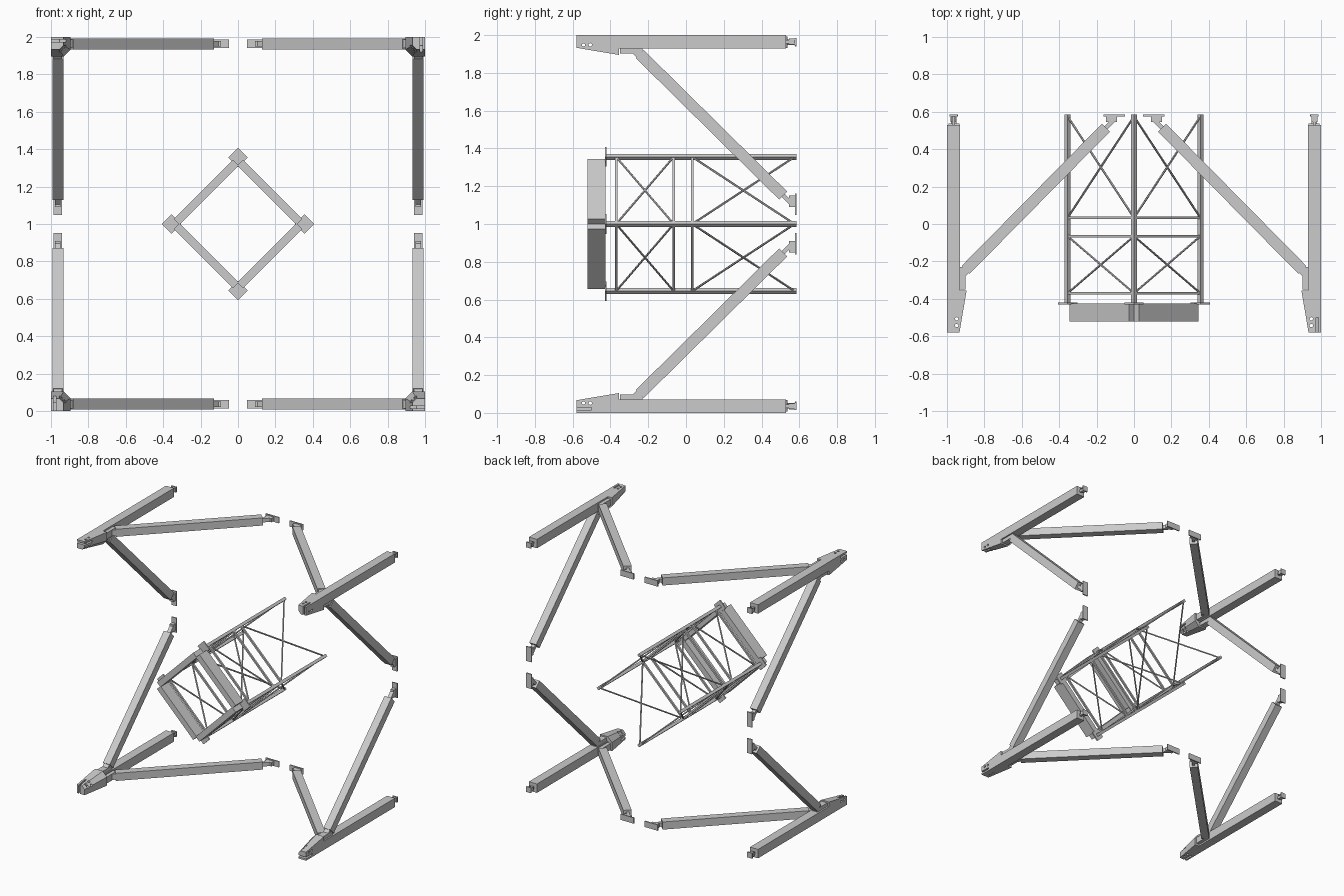
import bpy, bmesh, math
from mathutils import Matrix, Vector

if "Cube" in bpy.data.objects:
    bpy.data.objects.remove(bpy.data.objects["Cube"])

CENTRE = Matrix.Translation((0, 0, 1))
PARTS = []


def finish(name, bm, keep=True):
    bmesh.ops.recalc_face_normals(bm, faces=bm.faces)
    mesh = bpy.data.meshes.new(name)
    bm.to_mesh(mesh)
    bm.free()
    obj = bpy.data.objects.new(name, mesh)
    bpy.context.collection.objects.link(obj)
    if keep:
        PARTS.append(obj)
    return obj


def bar(name, p, q, width, depth=None, side=(1, 0, 0), keep=True):
    """Box running from p to q; width is measured along side."""
    p, q = Vector(p), Vector(q)
    axis = (q - p).normalized()
    s = Vector(side)
    s = (s - axis * s.dot(axis)).normalized()
    t = axis.cross(s)
    frame = Matrix((s, t, axis)).transposed().to_4x4()
    size = Matrix.Diagonal((width, depth or width, (q - p).length, 1))
    bm = bmesh.new()
    bmesh.ops.create_cube(bm, size=1, matrix=Matrix.Translation((p + q) / 2) @ frame @ size)
    return finish(name, bm, keep)


def rod(name, p, q, radius, sides=8, keep=True):
    p, q = Vector(p), Vector(q)
    turn = (q - p).to_track_quat('Z', 'Y').to_matrix().to_4x4()
    bm = bmesh.new()
    bmesh.ops.create_cone(bm, cap_ends=True, segments=sides, radius1=radius, radius2=radius,
                          depth=(q - p).length, matrix=Matrix.Translation((p + q) / 2) @ turn)
    return finish(name, bm, keep)


def corner(u, y, v):
    """Point given by its distances u and v in from the two outer faces."""
    return Vector((1 - u, y, v - 1))


def swapped(u, y, v, swap):
    return corner(v, y, u) if swap else corner(u, y, v)


def cut(obj, cutters):
    for c in cutters:
        mod = obj.modifiers.new("cut", 'BOOLEAN')
        mod.operation, mod.solver, mod.object = 'DIFFERENCE', 'EXACT', c
    bpy.context.view_layer.update()
    deps = bpy.context.evaluated_depsgraph_get()
    mesh = bpy.data.meshes.new_from_object(obj.evaluated_get(deps))
    obj.modifiers.clear()
    obj.data = mesh
    for c in cutters:
        bpy.data.objects.remove(c)


# Tapered head with a chamfered inner corner
bm = bmesh.new()
rings = []
for y, a, b in ((-0.58, 0.067, 0.045), (-0.355, 0.105, 0.068)):
    section = ((0, 0), (a, 0), (a, b), (b, a), (0, a))
    rings.append([bm.verts.new(corner(u, y, v)) for u, v in section])
for i in range(5):
    j = (i + 1) % 5
    bm.faces.new((rings[0][i], rings[0][j], rings[1][j], rings[1][i]))
for r in rings:
    bm.faces.new(r)
head = finish("beam_head", bm)

# Slot and pin holes in the head
cutters = [bar("slot_cutter", corner(0.05, -0.6, 0.021), corner(0.05, -0.5, 0.021),
               0.2, 0.013, keep=False)]
for y in (-0.543, -0.507):
    for swap in (False, True):
        cutters.append(rod("hole_cutter", swapped(-0.05, y, 0.052, swap),
                           swapped(0.2, y, 0.052, swap), 0.009, 12, keep=False))
cut(head, cutters)

# Long beam and its rear fitting
M = 0.035
bar("corner_beam", corner(M, -0.355, M), corner(M, 0.53, M), 0.07)
bar("beam_end_neck", corner(M, 0.53, M), corner(M, 0.576, M), 0.018)
for off in (-0.013, 0.013):
    bar("beam_end_fin", corner(M + off, 0.545, M), corner(M + off, 0.576, M), 0.006, 0.03)
bar("beam_end_plate", corner(M, 0.575, M), corner(M, 0.585, M), 0.042)

# Two diagonal braces leaving each beam
for swap in (False, True):
    side = (0, 0, 1) if swap else (1, 0, 0)

    def brace_part(name, start, end, width, depth=None):
        bar(name, swapped(0.037, *start, swap), swapped(0.037, *end, swap), width, depth, side)

    brace_part("brace_root_lug", (-0.29, 0.065), (-0.29, 0.098), 0.05, 0.12)
    brace_part("brace_root", (-0.275, 0.072), (-0.21, 0.137), 0.045)
    brace_part("brace", (-0.245, 0.1), (0.515, 0.85), 0.06)
    brace_part("brace_neck", (0.515, 0.85), (0.565, 0.9), 0.03, 0.022)
    brace_part("brace_end_lug", (0.545, 0.88), (0.578, 0.88), 0.03, 0.06)
    brace_part("brace_end_plate", (0.576, 0.895), (0.585, 0.895), 0.046, 0.115)

# One side of the central truss
R = 0.355
OUT = Vector((1, 0, 1)).normalized()
ALONG = Vector((-1, 0, 1)).normalized()


def top(y):
    return Vector((0, y, R))


def flank(y):
    return Vector((R, y, 0))


bar("truss_rail", top(-0.42), top(0.585), 0.022, side=OUT)
bar("rail_foot_plate", top(-0.43), top(-0.42), 0.073, side=OUT)
mid = OUT * 0.24 + Vector((0, -0.473, 0))
bar("front_frame_bar", mid - ALONG * 0.224, mid + ALONG * 0.224, 0.044, 0.095, side=OUT)
for y in (-0.37, -0.065, 0.033):
    bar("truss_strut", top(y), flank(y), 0.014, side=OUT)
for y0, y1 in ((-0.37, -0.065), (0.033, 0.575)):
    rod("truss_diagonal", top(y0), flank(y1), 0.006, 6)
    rod("truss_diagonal", flank(y0), top(y1), 0.006, 6)

# Repeat everything four times around the long axis
for part in PARTS:
    for k in range(1, 4):
        twin = part.copy()
        bpy.context.collection.objects.link(twin)
        twin.matrix_world = CENTRE @ Matrix.Rotation(k * math.pi / 2, 4, 'Y')
    part.matrix_world = CENTRE
